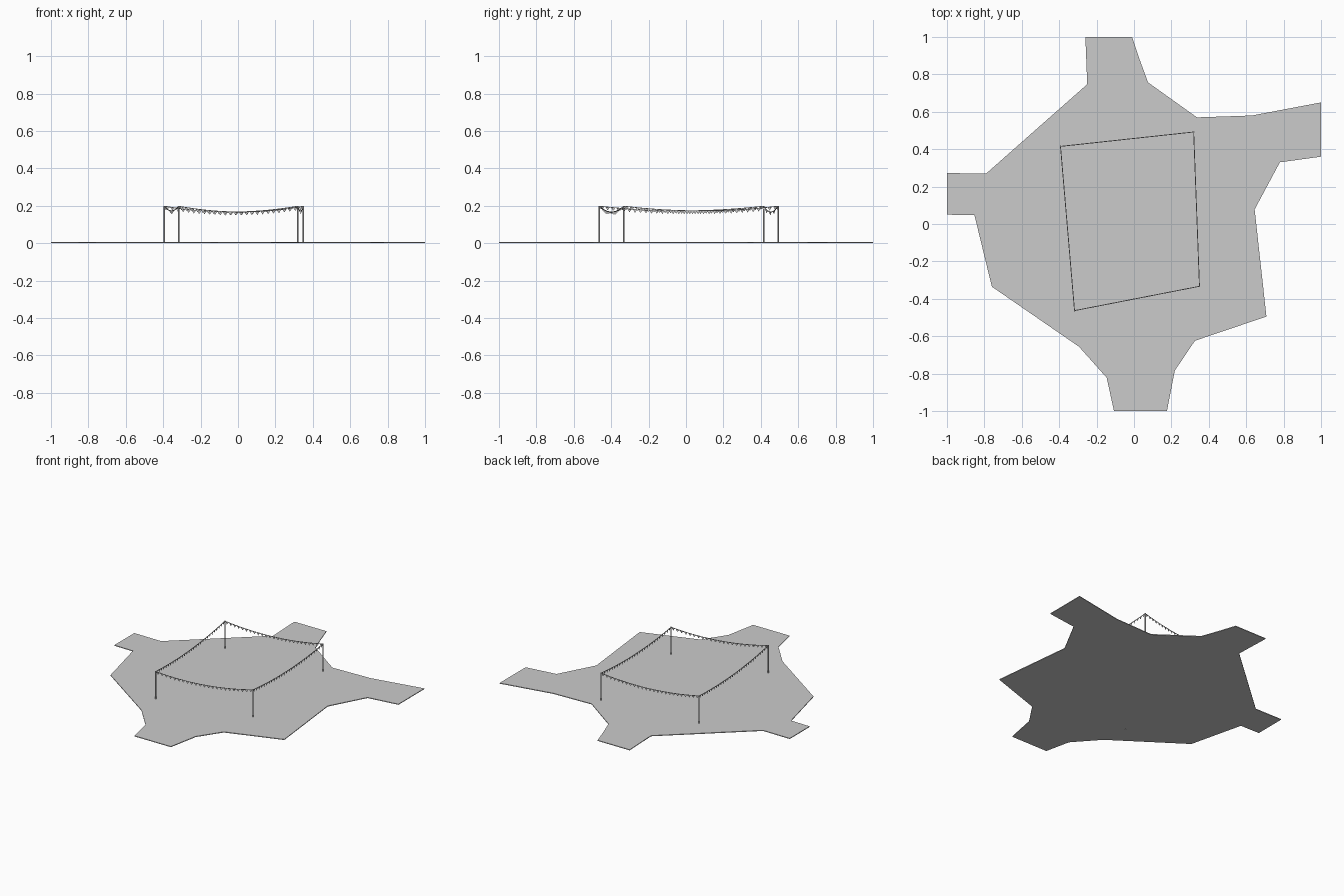
import bpy, bmesh
from mathutils import Vector

if "Cube" in bpy.data.objects:
    bpy.data.objects.remove(bpy.data.objects["Cube"])


def make_object(name, bm):
    bmesh.ops.recalc_face_normals(bm, faces=bm.faces)
    mesh = bpy.data.meshes.new(name)
    bm.to_mesh(mesh)
    bm.free()
    ob = bpy.data.objects.new(name, mesh)
    bpy.context.collection.objects.link(ob)
    return ob


# Plaza slab: outline with four street stubs, extruded very thin
OUTLINE = [(-.26, 1), (-.01, 1), (.03, .88), (.075, .757), (.337, .57), (.63, .58),
           (1, .65), (1, .36), (.78, .33), (.645, .078), (.708, -.495), (.326, -.624),
           (.218, -.784), (.176, -1), (-.107, -1), (-.146, -.822), (-.294, -.656),
           (-.76, -.335), (-.853, .047), (-1, .05), (-1, .272), (-.79, .27),
           (-.487, .538), (-.25, .747)]
bm = bmesh.new()
face = bm.faces.new([bm.verts.new((x, y, 0.001)) for x, y in OUTLINE])
top = bmesh.ops.extrude_face_region(bm, geom=[face])["geom"]
bmesh.ops.translate(bm, vec=(0, 0, 0.005),
                    verts=[g for g in top if isinstance(g, bmesh.types.BMVert)])
make_object("plaza_ground", bm)

# Posts at the four corners
HEIGHT = 0.2
POST_R = 0.004
CORNERS = [(-.393, .415), (.319, .492), (.35, -.333), (-.318, -.463)]
for i, (x, y) in enumerate(CORNERS):
    bpy.ops.mesh.primitive_cylinder_add(vertices=12, radius=POST_R, depth=HEIGHT,
                                        location=(x, y, HEIGHT / 2))
    post = bpy.context.object
    post.name = f"post_{i + 1}"
    bpy.ops.object.shade_smooth_by_angle()


def sag_point(a, b, sag, t):
    p = a.lerp(b, t)
    p.z -= 4 * sag * t * (1 - t)
    return p


def garland(index, a, b, sag):
    # Sagging rope
    curve = bpy.data.curves.new(f"rope_{index}", "CURVE")
    curve.dimensions = "3D"
    curve.bevel_depth = 0.0022
    curve.bevel_resolution = 1
    curve.use_fill_caps = True
    spline = curve.splines.new("POLY")
    steps = 24
    spline.points.add(steps)
    for k in range(steps + 1):
        spline.points[k].co = (*sag_point(a, b, sag, k / steps), 1)
    rope = bpy.data.objects.new(f"rope_{index}", curve)
    bpy.context.collection.objects.link(rope)

    # Triangular pennants hanging from the rope
    count = round((b - a).length / 0.029)
    bm = bmesh.new()
    for k in range(count):
        left = sag_point(a, b, sag, (k + 0.1) / count)
        right = sag_point(a, b, sag, (k + 0.9) / count)
        tip = (left + right) / 2 - Vector((0, 0, 0.018))
        bm.faces.new([bm.verts.new(p) for p in (left, right, tip)])
    make_object(f"pennants_{index}", bm)


# One garland between each pair of neighbouring posts
SAGS = [0.031, 0.025, 0.031, 0.025]
for i in range(4):
    a = Vector((*CORNERS[i], HEIGHT - 0.002))
    b = Vector((*CORNERS[(i + 1) % 4], HEIGHT - 0.002))
    garland(i + 1, a, b, SAGS[i])
